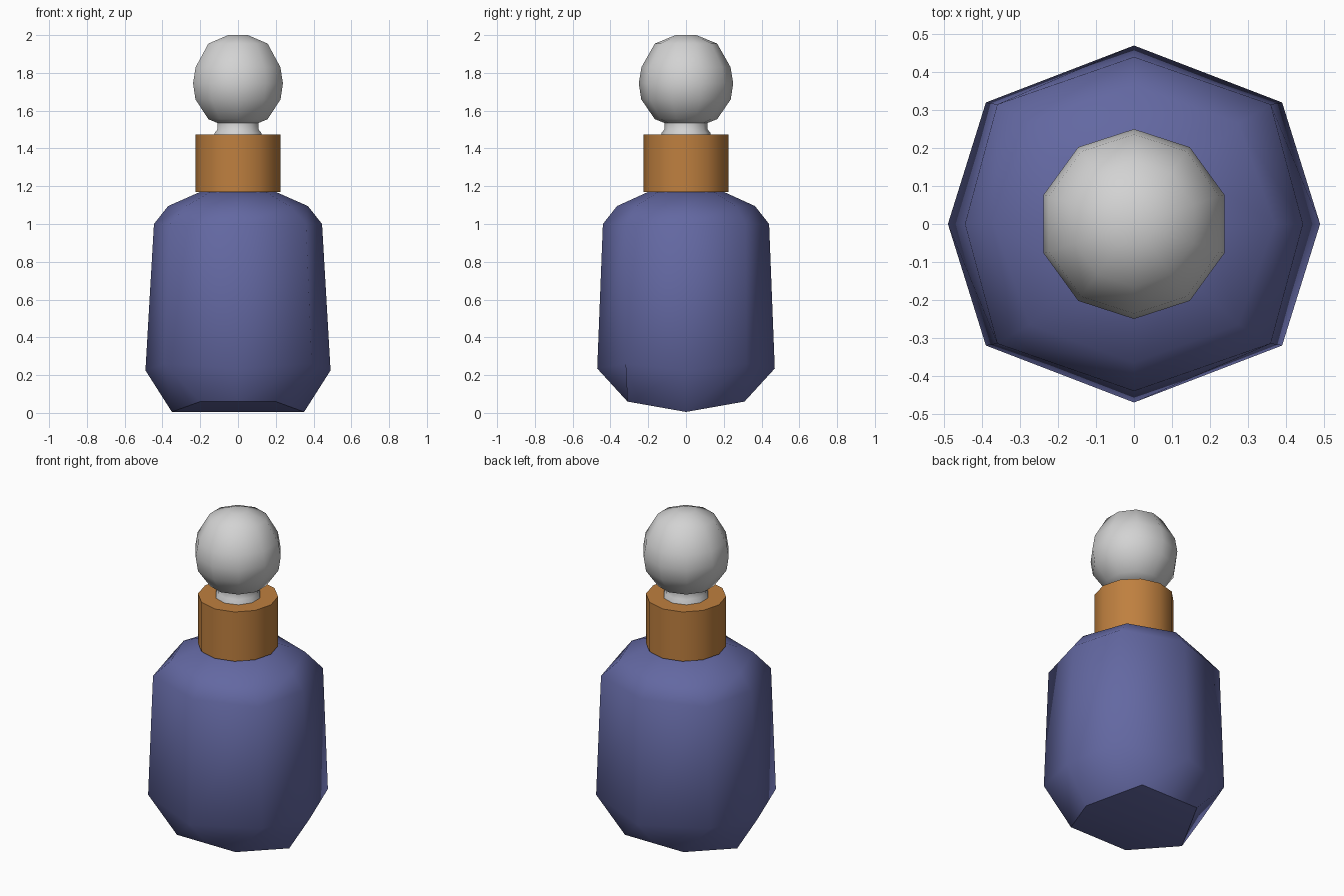
import bpy, bmesh, math

if "Cube" in bpy.data.objects:
    bpy.data.objects.remove(bpy.data.objects["Cube"])


def material(name, rgb):
    m = bpy.data.materials.new(name)
    m.diffuse_color = (*rgb, 1)
    m.use_nodes = True
    m.node_tree.nodes["Principled BSDF"].inputs["Base Color"].default_value = m.diffuse_color
    return m


def ring(n, rx, ry, z, start=0.0):
    """Points of an elliptical ring with n sides."""
    return [(rx * math.cos(start + 2 * math.pi * i / n),
             ry * math.sin(start + 2 * math.pi * i / n), z) for i in range(n)]


def loft(name, rings, mat, angle):
    """Skin a stack of rings and close both ends."""
    bm = bmesh.new()
    rows = [[bm.verts.new(p) for p in r] for r in rings]
    n = len(rows[0])
    for a, b in zip(rows, rows[1:]):
        for i in range(n):
            j = (i + 1) % n
            bm.faces.new((a[i], a[j], b[j], b[i]))
    bm.faces.new(rows[-1])
    # bottom cap split along the x axis, so it can form a shallow keel
    h = n // 2
    bm.faces.new(rows[0][:h + 1])
    bm.faces.new(rows[0][h:] + rows[0][:1])
    bmesh.ops.recalc_face_normals(bm, faces=bm.faces)
    me = bpy.data.meshes.new(name)
    bm.to_mesh(me)
    bm.free()
    ob = bpy.data.objects.new(name, me)
    bpy.context.collection.objects.link(ob)
    me.materials.append(mat)
    bpy.ops.object.select_all(action='DESELECT')
    ob.select_set(True)
    bpy.context.view_layer.objects.active = ob
    bpy.ops.object.shade_smooth_by_angle(angle=math.radians(angle))
    return ob


def octagon(x, y, dx, dy, zx, zy, zd):
    """Octagon from its x, y and diagonal corners, each with its own height."""
    return [(x, 0, zx), (dx, dy, zd), (0, y, zy), (-dx, dy, zd),
            (-x, 0, zx), (-dx, -dy, zd), (0, -y, zy), (dx, -dy, zd)]


blue = material("blue glass", (0.125, 0.138, 0.36))
amber = material("amber collar", (0.52, 0.215, 0.05))
white = material("pale stopper", (0.65, 0.65, 0.65))

# Bottle body: keeled base, eight tapering sides, faceted shoulder
loft("bottle_body", [
    octagon(0.35, 0.31, 0.20, 0.31, 0.005, 0.06, 0.06),
    octagon(0.49, 0.47, 0.39, 0.32, 0.225, 0.235, 0.26),
    octagon(0.445, 0.44, 0.36, 0.315, 1.0, 1.0, 1.0),
    octagon(0.37, 0.365, 0.275, 0.265, 1.095, 1.095, 1.095),
    octagon(0.20, 0.20, 0.145, 0.145, 1.17, 1.17, 1.17),
], blue, 50)

# Collar
loft("collar", [ring(12, 0.225, 0.225, 1.17), ring(12, 0.225, 0.225, 1.475)],
     amber, 40)

# Stopper: short stem flaring into a ten-sided ball
profile = [(0.13, 1.45), (0.13, 1.482), (0.115, 1.50), (0.115, 1.535),
           (0.165, 1.555), (0.237, 1.66), (0.25, 1.745), (0.236, 1.83),
           (0.165, 1.955), (0.055, 2.0)]
loft("stopper", [ring(10, r, r, z, math.pi / 2) for r, z in profile], white, 60)
